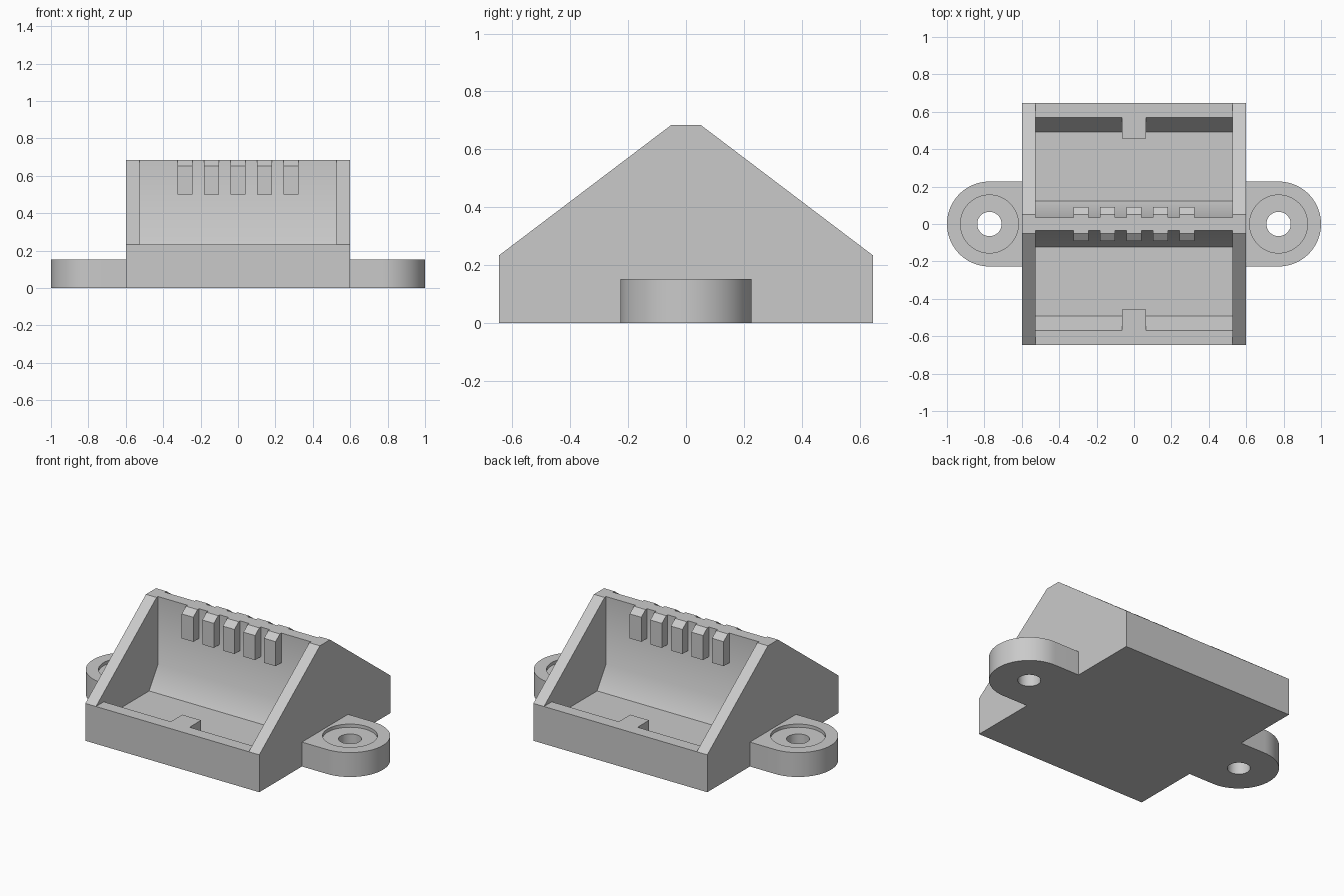
import bpy
import bmesh
import math
from mathutils import Vector

cube = bpy.data.objects.get("Cube")
if cube:
    bpy.data.objects.remove(cube, do_unlink=True)

grey = bpy.data.materials.new("plain_grey")
grey.use_nodes = True
colour = (0.59, 0.59, 0.59, 1)
grey.diffuse_color = colour
grey.node_tree.nodes["Principled BSDF"].inputs["Base Color"].default_value = colour


def extrude(name, outline, direction):
    """Solid made by sweeping a closed 3D outline along a vector."""
    bm = bmesh.new()
    face = bm.faces.new([bm.verts.new(p) for p in outline])
    top = bmesh.ops.extrude_face_region(bm, geom=[face])["geom"]
    verts = [v for v in top if isinstance(v, bmesh.types.BMVert)]
    bmesh.ops.translate(bm, verts=verts, vec=Vector(direction))
    bmesh.ops.recalc_face_normals(bm, faces=bm.faces)
    mesh = bpy.data.meshes.new(name)
    bm.to_mesh(mesh)
    bm.free()
    mesh.materials.append(grey)
    obj = bpy.data.objects.new(name, mesh)
    bpy.context.collection.objects.link(obj)
    return obj


def across(name, profile, x, half_width, side=1):
    """Sweep a (y, z) profile along x; side flips it front to back."""
    outline = [(x - half_width, side * y, z) for y, z in profile]
    return extrude(name, outline, (2 * half_width, 0, 0))


def disc(name, x, radius, z, height):
    steps = 64
    ring = [(x + radius * math.cos(i * math.tau / steps),
             radius * math.sin(i * math.tau / steps), z) for i in range(steps)]
    return extrude(name, ring, (0, 0, height))


def cut(obj, cutter):
    cutter.hide_render = True
    mod = obj.modifiers.new("cut", "BOOLEAN")
    mod.operation = "DIFFERENCE"
    mod.solver = "EXACT"
    mod.object = cutter
    bpy.ops.object.select_all(action="DESELECT")
    obj.select_set(True)
    bpy.context.view_layer.objects.active = obj
    bpy.ops.object.modifier_apply(modifier=mod.name)
    bpy.data.objects.remove(cutter, do_unlink=True)


# Main dimensions
HALF_X, HALF_Y, PEAK = 0.6, 0.647, 0.685
RIM, FLOOR, WALL = 0.233, 0.13, 0.035
EAR_X, EAR_R, EAR_Z = 0.773, 0.227, 0.152

# Double-sloped housing
housing = across("housing", [(-HALF_Y, 0), (HALF_Y, 0), (HALF_Y, RIM), (0.05, PEAK),
                             (-0.05, PEAK), (-HALF_Y, RIM)], 0, HALF_X)

# Trays open to the front and back, sharing a thin centre wall with a soft crease
tray = [(-0.57, RIM), (-0.493, FLOOR), (-0.123, FLOOR), (-WALL, 0.265),
        (-WALL, 0.9), (-0.8, 0.9), (-0.8, RIM)]
for side in (1, -1):
    cut(housing, across("tray_cutter", tray, 0, 0.527, side))
bpy.ops.object.shade_smooth_by_angle(angle=math.radians(35))

# Rim tabs and rows of contact pegs in each tray
tab = [(-0.57, RIM), (-0.457, RIM), (-0.457, FLOOR), (-0.493, FLOOR)]
peg = [(-WALL, PEAK), (-0.05, PEAK), (-0.092, 0.653), (-0.092, 0.5), (-WALL, 0.5)]
for label, side in (("front", 1), ("back", -1)):
    across(label + "_tab", tab, 0, 0.065, side)
    for i in range(5):
        across(f"{label}_peg_{i + 1}", peg, (i - 2) * 0.142, 0.04, side)

# Mounting ears with a counterbored screw hole
for label, s in (("left", 1), ("right", -1)):
    arc = [math.radians(a) for a in range(-90, 91, 5)]
    outline = [(s * (EAR_X + EAR_R * math.cos(a)), EAR_R * math.sin(a), 0) for a in arc]
    outline += [(s * HALF_X, EAR_R, 0), (s * HALF_X, -EAR_R, 0)]
    ear = extrude(label + "_mounting_ear", outline, (0, 0, EAR_Z))
    cut(ear, disc("bore_cutter", s * EAR_X, 0.155, EAR_Z - 0.02, 0.1))
    cut(ear, disc("hole_cutter", s * EAR_X, 0.065, -0.1, 0.4))
    bpy.ops.object.shade_smooth_by_angle(angle=math.radians(30))
